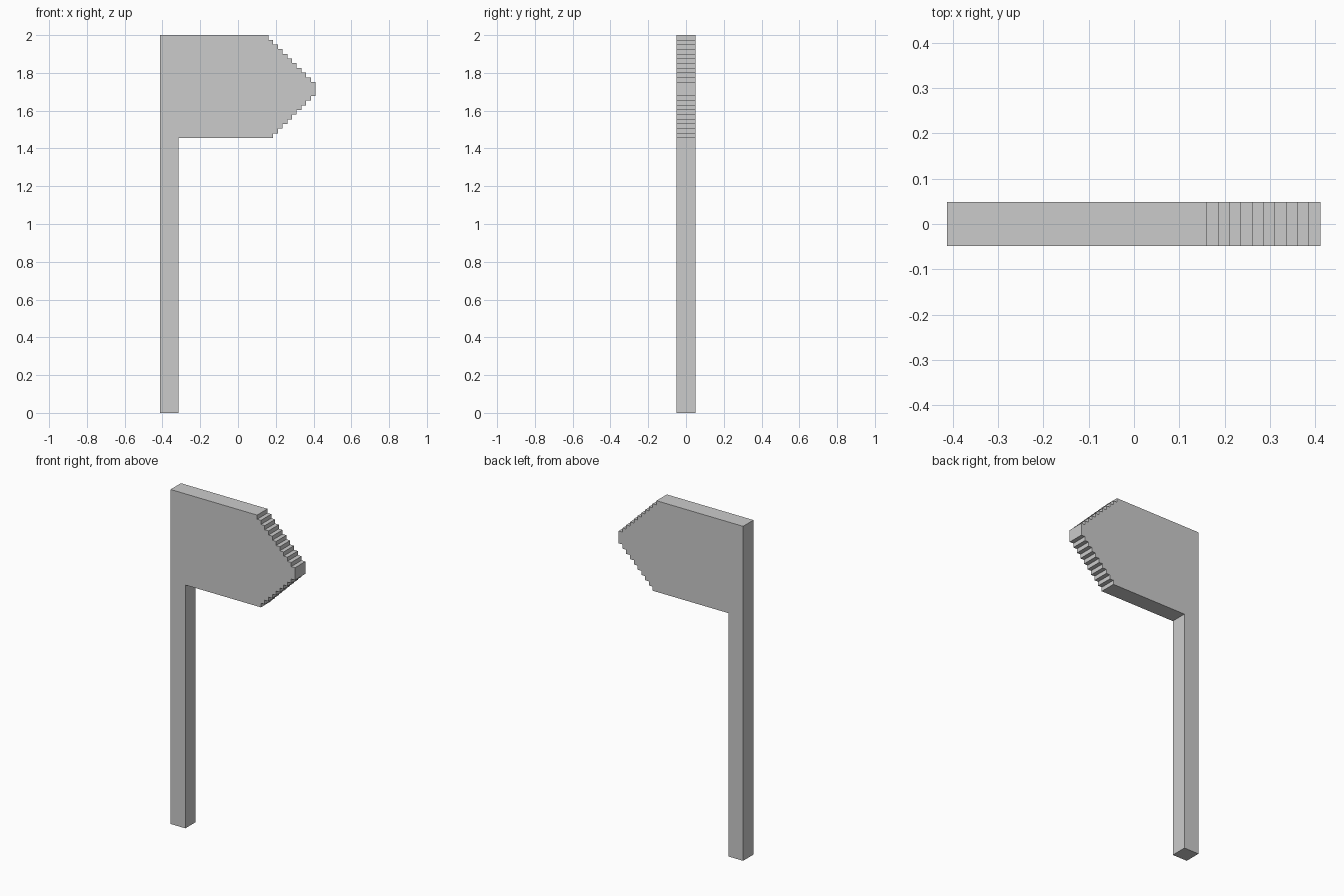
import bpy, bmesh

if "Cube" in bpy.data.objects:
    bpy.data.objects.remove(bpy.data.objects["Cube"])

L, TIP = -0.412, 0.411       # left edge and arrow tip
POST_R = -0.314              # right side of the post
Z0, Z1 = 1.455, 2.0          # bottom and top of the board
DX, DZ = 0.025, 0.0248       # stair step size
HALF = 0.049                 # half thickness


def stairs(n, z, dz):
    """Stepped edge from a board corner towards the arrow tip."""
    pts = []
    for i in range(n):
        x = TIP - (n - i) * DX
        pts += [(x, z + i * dz), (x, z + (i + 1) * dz)]
    return pts + [(TIP, z + n * dz)]


# Outline of post and arrow board, counter-clockwise seen from the front
outline = [(L, 0), (POST_R, 0), (POST_R, Z0)]
outline += stairs(9, Z0, DZ)
outline += reversed(stairs(10, Z1, -DZ))
outline += [(L, Z1)]

# Extrude the outline from front to back
bm = bmesh.new()
face = bm.faces.new([bm.verts.new((x, -HALF, z)) for x, z in outline])
ext = bmesh.ops.extrude_face_region(bm, geom=[face], use_keep_orig=True)
moved = [v for v in ext["geom"] if isinstance(v, bmesh.types.BMVert)]
bmesh.ops.translate(bm, verts=moved, vec=(0, 2 * HALF, 0))
bmesh.ops.recalc_face_normals(bm, faces=bm.faces)

mesh = bpy.data.meshes.new("arrow_signpost")
bm.to_mesh(mesh)
bm.free()
sign = bpy.data.objects.new("arrow_signpost", mesh)
bpy.context.collection.objects.link(sign)
